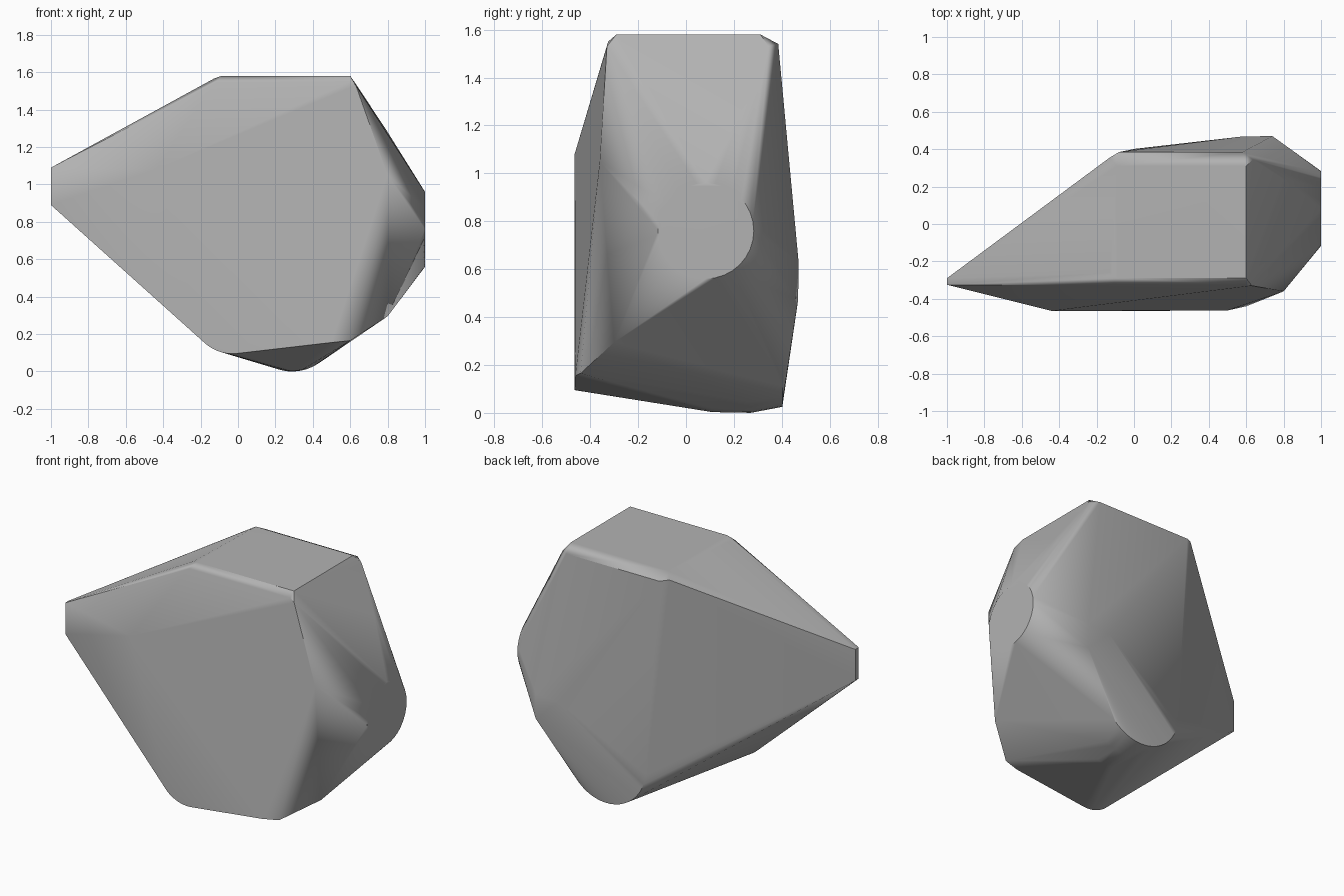
import bpy, bmesh, math

cube = bpy.data.objects.get("Cube")
if cube:
    bpy.data.objects.remove(cube)

stone = bpy.data.materials.new("plain grey")
stone.use_nodes = True
grey = (0.45, 0.45, 0.45, 1)
stone.diffuse_color = grey
stone.node_tree.nodes["Principled BSDF"].inputs["Base Color"].default_value = grey


def arc(cx, y, cz, r, start, end, steps=8):
    """Arc in an x-z plane; angles in degrees from straight down, + towards +x."""
    angles = [math.radians(start + (end - start) * i / steps) for i in range(steps + 1)]
    return [(cx + r * math.sin(a), y, cz - r * math.cos(a)) for a in angles]


points = []

# flat top with a narrow chamfer all round
points += [(x, y, 1.58) for x in (-0.09, 0.6) for y in (-0.29, 0.31)]
points += [(-0.13, -0.26, 1.565), (-0.12, -0.325, 1.545), (-0.13, 0.355, 1.55)]
points += [(0.6, -0.325, 1.55), (0.63, -0.33, 1.53), (0.635, 0.345, 1.53)]
points += [(-0.08, 0.385, 1.54), (0.58, 0.385, 1.54)]

# narrow tip
points += [(-1, y, z) for y in (-0.325, -0.29) for z in (0.89, 1.09)]

# front face with rounded lower corner
points += [(-0.44, -0.465, 1.08), (0.5, -0.462, 0.155), (0.6, -0.44, 0.165)]
points += arc(-0.03, -0.465, 0.315, 0.22, -42, 6)

# shoulders beside the round end
points += [(0.8, -0.36, 1.05), (0.8, -0.3, 0.295), (0.8, 0.24, 1.28)]

# back ridge
points += [(0.58, 0.468, 0.62), (0.74, 0.47, 0.63), (0.74, 0.468, 0.47)]

# round flat end
for i in range(32):
    a = math.tau * i / 32
    points.append((1, 0.083 + 0.2 * math.cos(a), 0.76 + 0.2 * math.sin(a)))

# rounded foot, widest at the back
points += arc(0.29, 0.11, 0.18, 0.177, -25, 33)
points += arc(0.29, 0.27, 0.25, 0.25, -30, 35)
points += arc(0.285, 0.402, 0.305, 0.28, -100, 46, 20)

# wrap all sections in one convex skin
bm = bmesh.new()
for p in points:
    bm.verts.new(p)
hull = bmesh.ops.convex_hull(bm, input=bm.verts)
loose = {g for g in hull["geom_interior"] + hull["geom_unused"]
         if isinstance(g, bmesh.types.BMVert)}
bmesh.ops.delete(bm, geom=list(loose), context='VERTS')
bmesh.ops.dissolve_limit(bm, angle_limit=math.radians(0.5), verts=bm.verts, edges=bm.edges)
bmesh.ops.recalc_face_normals(bm, faces=bm.faces)

mesh = bpy.data.meshes.new("faceted_stone")
bm.to_mesh(mesh)
bm.free()
mesh.materials.append(stone)
body = bpy.data.objects.new("faceted_stone", mesh)
bpy.context.collection.objects.link(body)
bpy.context.view_layer.objects.active = body
body.select_set(True)
bpy.ops.object.shade_smooth_by_angle(angle=math.radians(35))

# keep the large facets flat and soften only the small ones
soften = body.modifiers.new("flat_facets", 'WEIGHTED_NORMAL')
soften.mode = 'FACE_AREA'
soften.weight = 90
soften.keep_sharp = True
